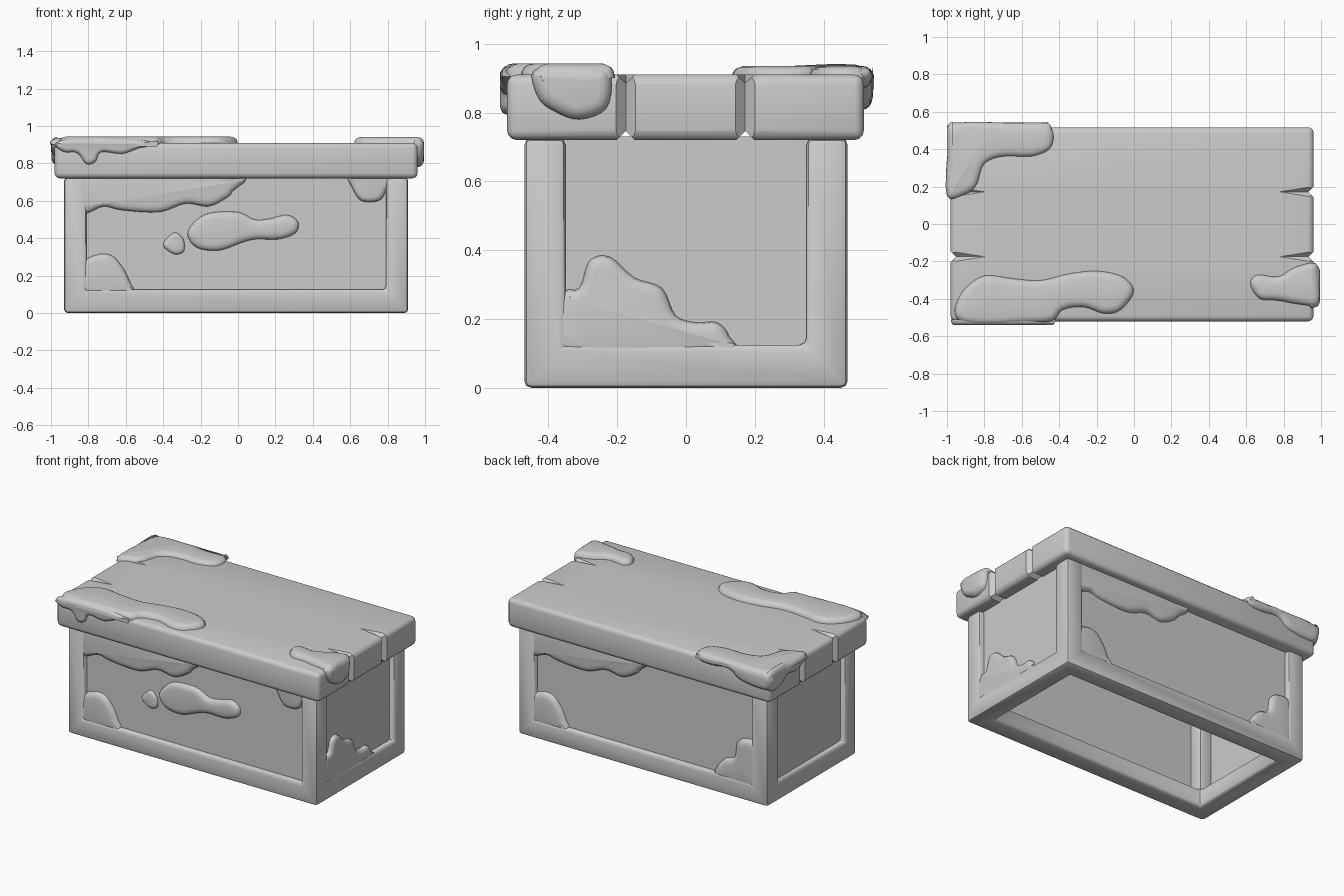
import bpy, bmesh, math
from mathutils import Matrix, Vector

if "Cube" in bpy.data.objects:
    bpy.data.objects.remove(bpy.data.objects["Cube"])

CX = -0.01            # stone centre in x
HX, HY = 0.92, 0.47   # body half sizes
TOP0, TOP1 = 0.72, 0.91


def activate(o):
    bpy.ops.object.select_all(action='DESELECT')
    o.select_set(True)
    bpy.context.view_layer.objects.active = o


def smooth(o, angle=40):
    activate(o)
    bpy.ops.object.shade_smooth_by_angle(angle=math.radians(angle))


def box(name, lo, hi):
    lo, hi = Vector(lo), Vector(hi)
    bpy.ops.mesh.primitive_cube_add(size=1, location=(lo + hi) / 2)
    o = bpy.context.object
    o.name = name
    o.scale = hi - lo
    bpy.ops.object.transform_apply(location=True, scale=True)
    return o


def cut(o, cutters):
    activate(o)
    for c in cutters:
        m = o.modifiers.new("cut", 'BOOLEAN')
        m.operation, m.solver, m.object = 'DIFFERENCE', 'EXACT', c
        bpy.ops.object.modifier_apply(modifier=m.name)
    for c in cutters:
        bpy.data.objects.remove(c)


def bevel(o, width, segments):
    activate(o)
    m = o.modifiers.new("bevel", 'BEVEL')
    m.width, m.segments, m.limit_method = width, segments, 'ANGLE'
    bpy.ops.object.modifier_apply(modifier=m.name)


# Frame: a block opened through all sides and the bottom
frame = box("stone_frame", (CX - HX, -HY, 0), (CX + HX, HY, TOP0 + 0.005))
cut(frame, [
    box("cut_ends", (-2, -0.35, 0.125), (2, 0.35, 1)),
    box("cut_sides", (CX - 0.8, -1, 0.125), (CX + 0.8, 1, 1)),
    box("cut_floor", (CX - 0.8, -0.35, -1), (CX + 0.8, 0.35, 1)),
])
bevel(frame, 0.02, 2)
smooth(frame)


# Flat patches placed on a side: 0 front, 90 right, 180 back, 270 left, None top
def place(o, side, dist):
    rot = Matrix() if side is None else (
        Matrix.Rotation(math.radians(side), 4, 'Z') @ Matrix.Rotation(math.pi / 2, 4, 'X'))
    o.matrix_world = rot @ Matrix.Translation((0, 0, dist))


def mesh_object(name, bm):
    me = bpy.data.meshes.new(name)
    bm.to_mesh(me)
    bm.free()
    o = bpy.data.objects.new(name, me)
    bpy.context.collection.objects.link(o)
    return o


REC = 0.035   # panel recess
PANEL = {0: HY - REC, 90: CX + HX - REC, 180: HY - REC, 270: HX - CX - REC}
for side, name in ((0, "front"), (90, "right"), (180, "back"), (270, "left")):
    c, h = ((CX, 0.83) if side == 0 else (-CX, 0.83) if side == 180 else (0, 0.38))
    bm = bmesh.new()
    bm.faces.new([bm.verts.new(p) for p in
                  ((c - h, 0.1, 0), (c + h, 0.1, 0), (c + h, 0.73, 0), (c - h, 0.73, 0))])
    place(mesh_object(name + "_panel", bm), side, PANEL[side])

# Lid slab with worn grooves at both ends
lid = box("stone_lid", (CX - 0.97, -0.52, TOP0), (CX + 0.97, 0.517, TOP1))
bevel(lid, 0.028, 3)
cutters = []
for y in (-0.175, 0.172):
    bpy.ops.mesh.primitive_cylinder_add(vertices=4, radius=0.026, depth=3,
                                        location=(0, y, TOP0), rotation=(0, math.pi / 2, 0))
    cutters.append(bpy.context.object)
    for s in (-1, 1):
        edge = CX + s * 0.97
        bpy.ops.mesh.primitive_cylinder_add(vertices=4, radius=0.028, depth=1,
                                            location=(edge, y, 0.8))
        cutters.append(bpy.context.object)
        bpy.ops.mesh.primitive_cone_add(vertices=4, radius1=0.032, radius2=0, depth=0.2,
                                        location=(edge - s * 0.08, y, TOP1),
                                        rotation=(0, -s * math.pi / 2, 0))
        cutters.append(bpy.context.object)
cut(lid, cutters)
smooth(lid)


def moss(name, side, dist, pts, t=0.03, w=1.0):
    """Rounded pad grown from a smoothed closed outline."""
    P = [Vector(p) for p in pts]
    n, ring = len(P), []
    for i in range(n):
        a, b, c, d = P[i - 1], P[i], P[(i + 1) % n], P[(i + 2) % n]
        for k in range(4):
            u = k / 4
            ring.append(b + 0.5 * u * (c - a + u * (2 * a - 5 * b + 4 * c - d
                                                    + u * (3 * b - a - 3 * c + d))))
    bm = bmesh.new()
    f = bm.faces.new([bm.verts.new((q.x, q.y, 0)) for q in ring])
    f.normal_update()
    if f.normal.z < 0:
        f.normal_flip()
    for inset, rise in ((0.003, 0.45), (0.008, 0.3), (0.014, 0.17), (0.015, 0.08)):
        bmesh.ops.inset_region(bm, faces=[f], thickness=inset * w, depth=rise * t,
                               use_boundary=True, use_even_offset=False)
    bmesh.ops.triangulate(bm, faces=[f])
    o = mesh_object(name, bm)
    place(o, side, dist)
    smooth(o, 60)


# Moss on the front and back panels (back repeats the front, turned round)
hang = [(-.84, .74), (-.83, .54), (-.72, .57), (-.62, .55), (-.42, .54), (-.28, .585),
        (-.16, .57), (-.07, .61), (-.03, .65), (-.01, .74)]
tuft = [(-.83, .1), (-.83, .26), (-.76, .31), (-.68, .31), (-.62, .25), (-.58, .17), (-.57, .1)]
for side, n in ((0, "front"), (180, "back")):
    moss(n + "_moss_hanging", side, PANEL[side], hang)
    moss(n + "_moss_tuft", side, PANEL[side], tuft)
moss("front_moss_corner", 0, PANEL[0],
     [(.6, .74), (.61, .67), (.66, .6), (.75, .6), (.79, .65), (.81, .74)], w=.7)
moss("front_moss_middle", 0, PANEL[0],
     [(-.27, .42), (-.22, .35), (-.1, .335), (.03, .38), (.1, .395), (.22, .395), (.31, .43),
      (.32, .49), (.26, .525), (.17, .505), (.09, .5), (0, .54), (-.15, .535), (-.23, .49)])
moss("front_moss_spot", 0, PANEL[0],
     [(-.4, .36), (-.34, .315), (-.29, .33), (-.29, .39), (-.33, .43), (-.37, .41)], t=.02, w=.6)
moss("back_moss_corner", 180, PANEL[180],
     [(.84, .1), (.84, .37), (.75, .4), (.69, .36), (.67, .26), (.6, .23), (.54, .16), (.55, .1)])

# Moss on the right panel
moss("right_moss", 90, PANEL[90],
     [(-.37, .1), (-.36, .27), (-.31, .29), (-.28, .37), (-.22, .38), (-.15, .32), (-.07, .29),
      (-.03, .21), (.03, .19), (.09, .19), (.125, .15), (.11, .1)], w=.8)

# Moss on the lid: pads on top plus parts draping over the edges
moss("lid_moss_front", None, TOP1 - .01,
     [(-.96, -.46), (-.91, -.35), (-.8, -.275), (-.65, -.29), (-.5, -.3), (-.35, -.265),
      (-.2, -.25), (-.06, -.28), (0, -.36), (-.07, -.46), (-.16, -.48), (-.27, -.445),
      (-.38, -.46), (-.44, -.52), (-.6, -.53), (-.77, -.54), (-.92, -.525)], t=.043)
moss("lid_moss_front_drape", 0, .51,
     [(-.98, .9), (-.93, .86), (-.86, .855), (-.81, .795), (-.76, .81), (-.73, .86),
      (-.62, .85), (-.53, .88), (-.42, .905), (-.55, .93), (-.75, .935), (-.92, .93)], w=.6)
moss("lid_moss_right", None, TOP1 - .01,
     [(.62, -.32), (.66, -.27), (.77, -.28), (.86, -.23), (.97, -.21), (.99, -.3),
      (.985, -.43), (.88, -.43), (.77, -.41), (.67, -.4)], t=.042)
moss("lid_moss_right_drape", 90, .945,
     [(-.445, .92), (-.43, .84), (-.38, .8), (-.31, .778), (-.23, .81), (-.215, .9),
      (-.25, .935), (-.35, .94)], t=.05)
moss("lid_moss_back", None, TOP1 - .01,
     [(-1, .15), (-.9, .16), (-.84, .21), (-.8, .32), (-.7, .36), (-.55, .36), (-.45, .4),
      (-.43, .48), (-.47, .53), (-.6, .53), (-.78, .545), (-.96, .53), (-.995, .4)], t=.035)
moss("lid_moss_back_drape", 180, .508,
     [(.45, .93), (.47, .88), (.56, .87), (.68, .88), (.76, .83), (.87, .81), (.98, .82),
      (.985, .92), (.8, .935), (.6, .935)], t=.035)
moss("lid_moss_left_drape", 270, .968,
     [(-.53, .93), (-.52, .81), (-.42, .8), (-.34, .85), (-.25, .84), (-.17, .87),
      (-.145, .92), (-.3, .935)], t=.03)
